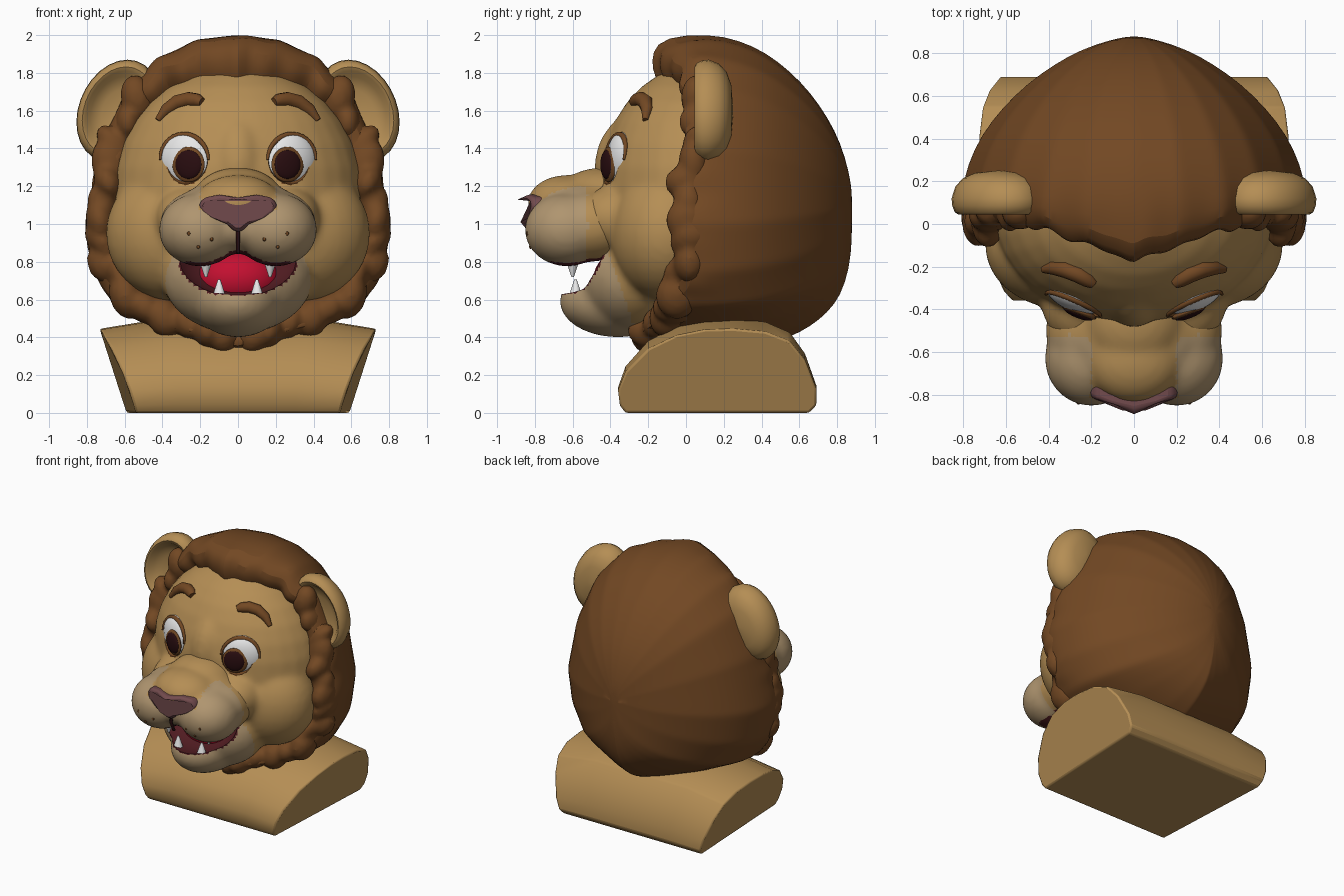
import bpy, bmesh, math, random
from mathutils import Matrix, Vector

random.seed(7)
if "Cube" in bpy.data.objects:
    bpy.data.objects.remove(bpy.data.objects["Cube"])


def mat(name, *rgb):
    m = bpy.data.materials.new(name)
    m.use_nodes = True
    m.diffuse_color = (*rgb, 1)
    m.node_tree.nodes["Principled BSDF"].inputs["Base Color"].default_value = (*rgb, 1)
    return m


TAN = mat("tan fur", .46, .27, .09)
BEIGE = mat("light fur", .43, .30, .16)
BROWN = mat("mane brown", .17, .065, .017)
MAROON = mat("mouth maroon", .085, .012, .016)
NOSE = mat("nose mauve", .17, .07, .075)
RED = mat("tongue red", .55, .005, .03)
WHITE = mat("white", .85, .85, .85)
DARK = mat("pupil dark", .022, .004, .005)


def make(name, bm, *mats):
    bmesh.ops.recalc_face_normals(bm, faces=bm.faces)
    me = bpy.data.meshes.new(name)
    bm.to_mesh(me)
    bm.free()
    for m in mats:
        me.materials.append(m)
    ob = bpy.data.objects.new(name, me)
    bpy.context.collection.objects.link(ob)
    return ob


def balls(name, items, *mats, axis='Y', seg=32):
    """Joined ellipsoids (centre, radii, turn); off-centre ones are mirrored."""
    bm = bmesh.new()
    for c, r, *turn in items:
        for s in (1, -1) if c[0] else (1,):
            mx = (Matrix.Translation((s * c[0], c[1], c[2]))
                  @ Matrix.Rotation(s * sum(turn), 4, axis) @ Matrix.Diagonal((*r, 1)))
            bmesh.ops.create_uvsphere(bm, u_segments=seg, v_segments=seg // 2, radius=1, matrix=mx)
    return make(name, bm, *mats)


def loft(name, rings, material, cap_start=True):
    bm = bmesh.new()
    vs = [[bm.verts.new(p) for p in ring] for ring in rings]
    n = len(rings[0])
    for a, b in zip(vs, vs[1:]):
        for i in range(n):
            bm.faces.new((a[i], a[(i + 1) % n], b[(i + 1) % n], b[i]))
    bm.faces.new(vs[-1])
    if cap_start:
        bm.faces.new(vs[0])
    return make(name, bm, material)


def fuse(ob, cutter=None, soft=6):
    """Melt the joined ellipsoids into one skin, then carve it."""
    rm = ob.modifiers.new("skin", 'REMESH')
    rm.mode, rm.voxel_size = 'VOXEL', .02
    sm = ob.modifiers.new("soften", 'SMOOTH')
    sm.factor, sm.iterations = .5, soft
    if cutter:
        bo = ob.modifiers.new("carve", 'BOOLEAN')
        bo.operation, bo.solver, bo.object = 'DIFFERENCE', 'EXACT', cutter
    dg = bpy.context.evaluated_depsgraph_get()
    me = bpy.data.meshes.new_from_object(ob.evaluated_get(dg))
    ob.modifiers.clear()
    ob.data = me
    if cutter:
        bpy.data.objects.remove(cutter)


def paint(ob, mats, rule):
    ob.data.materials.clear()
    for m in mats:
        ob.data.materials.append(m)
    for p in ob.data.polygons:
        p.material_index = mats.index(rule(p.center, p.normal))


def inside(p, shape):
    return sum(((a - c) / r) ** 2 for a, c, r in zip(p, *shape)) < 1.04


# Head: skull, brow bridge, cheeks, smile folds and jaw, carved for mouth and eye sockets
SKULL = ((0, .05, 1.17), (.66, .515, .67))
MOUTH = ((0, -.58, .84), (.345, .3, .22))
SOCKET = ((.285, -.43, 1.34), (.125, .11, .13))
head = balls("head", [SKULL, ((0, -.23, 1.3), (.18, .255, .3)), ((.33, -.1, .95), (.37, .3, .36)),
                      ((.24, -.34, 1.03), (.2, .24, .18)),
                      ((0, -.36, .59), (.24, .31, .19)), ((0, -.29, .72), (.4, .29, .3))])
cutter = balls("carving_helper", [MOUTH, SOCKET])
cutter.hide_render = True
fuse(head, cutter, 10)


def head_colour(c, n):
    if inside(c, MOUTH):
        return MAROON
    if inside((abs(c.x), c.y, c.z), SOCKET):
        return BROWN
    if c.z < .9 and c.y < -.27 - .35 * (c.z - .45) and abs(c.x) < .43:
        return BEIGE
    return TAN


paint(head, [TAN, BEIGE, MAROON, BROWN], head_colour)

# Muzzle: whisker pads and nose bridge
PAD = ((.2, -.63, .97), (.22, .225, .195))
muzzle = balls("muzzle", [PAD, ((.2, -.5, .99), (.215, .25, .19)),
                          ((.1, -.5, 1.08), (.22, .25, .14)),
                          ((0, -.63, 1.11), (.23, .21, .15)), ((0, -.44, 1.13), (.24, .25, .17)),
                          ((0, -.62, .98), (.2, .2, .14))])
fuse(muzzle, soft=10)


def muzzle_colour(c, n):
    if n.z < -.6 and c.y > -.72 and abs(c.x) < .28:
        return MAROON
    if c.y < -.52 and c.z < 1.2 and (abs(c.x) > .2 or c.z < 1.08):
        return BEIGE
    return TAN


paint(muzzle, [TAN, BEIGE, MAROON], muzzle_colour)


def surface_y(shape, x, z):
    (cx, cy, cz), (rx, ry, rz) = shape
    return cy - ry * math.sqrt(max(0, 1 - ((x - cx) / rx) ** 2 - ((z - cz) / rz) ** 2))


# Whisker spots
spots = [(.14, .92), (.21, .88), (.26, .95)]
balls("whisker_spots", [((x, surface_y(PAD, x, z) + .006, z), (.01, .008, .012))
                        for x, z in spots], BROWN, seg=8)

# Nose: a bevelled plate wrapped around the muzzle tip
half = [(.02, .96), (.06, 1.0), (.13, 1.03), (.19, 1.06), (.21, 1.1), (.18, 1.14), (.1, 1.155)]
outline = half + [(0, 1.14)] + [(-x, z) for x, z in reversed(half)]
nose = loft("nose", [[(x, y + 1.7 * x * x + 3 * (z - 1.08) ** 2, z) for x, z in outline]
                     for y in (-.885, -.74)], NOSE)
bev = nose.modifiers.new("round", 'BEVEL')
bev.width, bev.segments = .02, 3


# Tapered strokes for the eyebrows, eyelids and lip crease
def stroke(name, pts, width, material):
    cu = bpy.data.curves.new(name, 'CURVE')
    cu.dimensions, cu.bevel_depth, cu.bevel_resolution = '3D', width, 3
    cu.use_fill_caps = True
    sp = cu.splines.new('POLY')
    sp.points.add(len(pts) - 1)
    for q, (p, r) in zip(sp.points, pts):
        q.co, q.radius = (*p, 1), r
    cu.materials.append(material)
    bpy.context.collection.objects.link(bpy.data.objects.new(name, cu))


def on_face(s, pts):
    return [((s * x, surface_y(SKULL, x, z), z), r) for x, z, r in pts]


brow = [(.19, 1.645, .6), (.215, 1.655, .9), (.26, 1.66, 1), (.32, 1.645, 1),
        (.38, 1.605, .8), (.425, 1.55, .4)]
lid = [(.285 + .128 * math.cos(a), 1.34 + .133 * math.sin(a), .4 + .6 * math.sin(a))
       for a in (math.pi * i / 14 for i in range(15))]
for side, s in (("left", 1), ("right", -1)):
    stroke(side + "_eyebrow", on_face(s, brow), .04, BROWN)
    stroke(side + "_eyelid", on_face(s, lid), .016, BROWN)
stroke("lip_crease", [((0, -.81, .98), 1), ((0, -.815, .92), 1), ((0, -.78, .85), 1)], .011, DARK)

# Eyes: slanted outwards to follow the face
SLANT = math.radians(22)
balls("eyeballs", [((.275, -.33, 1.34), (.15, .08, .15), SLANT)], WHITE, axis='Z')
balls("irises", [((.262, -.409, 1.315), (.092, .022, .094), SLANT)], BROWN, axis='Z')
balls("pupils", [((.262, -.419, 1.315), (.075, .022, .077), SLANT)], DARK, axis='Z')

# Tongue and fangs
balls("tongue", [((0, -.33, .71), (.22, .16, .15))], RED)
bm = bmesh.new()
for x, y, z, flip in ((.17, -.6, .77, math.pi), (.1, -.585, .655, 0)):
    for s in (-1, 1):
        bmesh.ops.create_cone(bm, cap_ends=True, segments=12, radius1=.04, radius2=.007, depth=.1,
                              matrix=Matrix.Translation((s * x, y, z)) @ Matrix.Rotation(flip, 4, 'X'))
make("fangs", bm, WHITE)

# Mane: half outline as (outer x, outer z, hairline x, hairline z, hairline y)
rim = [(0, 2.01, 0, 1.73, -.18), (.22, 1.985, .2, 1.74, -.09), (.43, 1.885, .36, 1.71, -.03),
       (.6, 1.71, .48, 1.6, .01), (.74, 1.4, .57, 1.4, 0), (.78, 1.2, .62, 1.2, -.03),
       (.82, 1.0, .63, 1.0, -.05), (.78, .75, .6, .8, -.03), (.66, .56, .5, .65, -.1),
       (.42, .45, .35, .52, -.18), (.18, .36, .15, .45, -.23), (0, .31, 0, .43, -.25)]
loop = rim + [(-a, b, -c, d, e) for a, b, c, d, e in rim[-2:0:-1]]
STEPS = 5
fine = []
for i, a in enumerate(loop):
    b = loop[(i + 1) % len(loop)]
    fine += [Vector(a).lerp(Vector(b), k / STEPS) for k in range(STEPS)]

rings = []
for blend, dy in ((0, .03), (.3, -.01), (.65, -.01), (.92, .05)):
    ring = []
    for i, (ox, oz, ix, iz, iy) in enumerate(fine):
        lock = .012 * math.sin(i * 1.4) + .01 * math.sin(i * .9)
        k = 1 + lock * blend
        ring.append((k * (ix + (ox - ix) * blend), iy + dy + lock,
                     1.12 + k * (iz + (oz - iz) * blend - 1.12)))
    rings.append(ring)
for y, f in ((.12, 1), (.28, .955), (.42, .875), (.55, .75), (.66, .61), (.75, .455), (.82, .3),
             (.865, .13), (.88, .03)):
    ring = []
    for ox, oz, *_ in fine:
        up = (oz - 1.12) / .6
        g = f ** (1 - .6 * min(1, max(0, -up)) - .12 * min(1, max(0, up)))   # fuller at the nape
        ring.append((ox * f, y, 1.12 + (oz - 1.12) * g))
    rings.append(ring)
mane = loft("mane", rings, BROWN, cap_start=False)
mane.modifiers.new("smooth", 'SUBSURF').levels = 1

# Swept, uneven locks along the sides of the mane, melted into one ruffled band
locks = []
for a, b in zip(rim[3:11], rim[4:]):
    for t in (0, .5):
        ox, oz, ix, iz, iy = Vector(a).lerp(Vector(b), t)
        k = random.uniform(.38, .6)
        locks.append(((ix + (ox - ix) * k, iy + random.uniform(.04, .08), iz + (oz - iz) * k + .02),
                      (random.uniform(.065, .1), random.uniform(.08, .14), random.uniform(.09, .15)),
                      random.uniform(-.1, .8)))
band = balls("mane_locks", locks, seg=16)
fuse(band, soft=3)
paint(band, [BROWN], lambda c, n: BROWN)

# Ears: cupped bowls with a thick rounded rim
bowl = [(.03, .25), (.5, .24), (.76, .215), (.92, .175), (1, .12), (.985, .085), (.93, .055),
        (.86, .045), (.78, .055), (.67, .09), (.4, .115), (.03, .12)]
turn = [2 * math.pi * i / 28 for i in range(28)]
for side, s in (("left", 1), ("right", -1)):
    loft(side + "_ear", [[(s * (.635 + .215 * f * math.cos(t) - .05 * f * math.sin(t)), y,
                           1.6 + .27 * f * math.sin(t)) for t in turn] for f, y in bowl], TAN)

# Shoulders: a rounded block flaring outwards to the top and narrowing to the front
profile = [(-.32, 0), (-.35, .04), (-.36, .12), (-.32, .22), (-.2, .34), (-.05, .41), (.1, .44),
           (.25, .445), (.42, .43), (.55, .38), (.63, .28), (.69, .13), (.69, .04), (.65, 0)]
shoulders = loft("shoulders", [[(u * (.59 + .32 * z + .15 * min(0, y)), y, z * lift)
                                for y, z in profile]
                               for u, lift in ((-1, 1), (-.55, 1.12), (.55, 1.12), (1, 1))], TAN)
bev = shoulders.modifiers.new("soft_edges", 'BEVEL')
bev.width, bev.segments, bev.limit_method = .012, 2, 'ANGLE'

# Smooth shading with crisp creases
bpy.ops.object.select_all(action='DESELECT')
for ob in bpy.context.collection.objects:
    if ob.type == 'MESH':
        ob.select_set(True)
        bpy.context.view_layer.objects.active = ob
bpy.ops.object.shade_smooth_by_angle(angle=math.radians(40))
